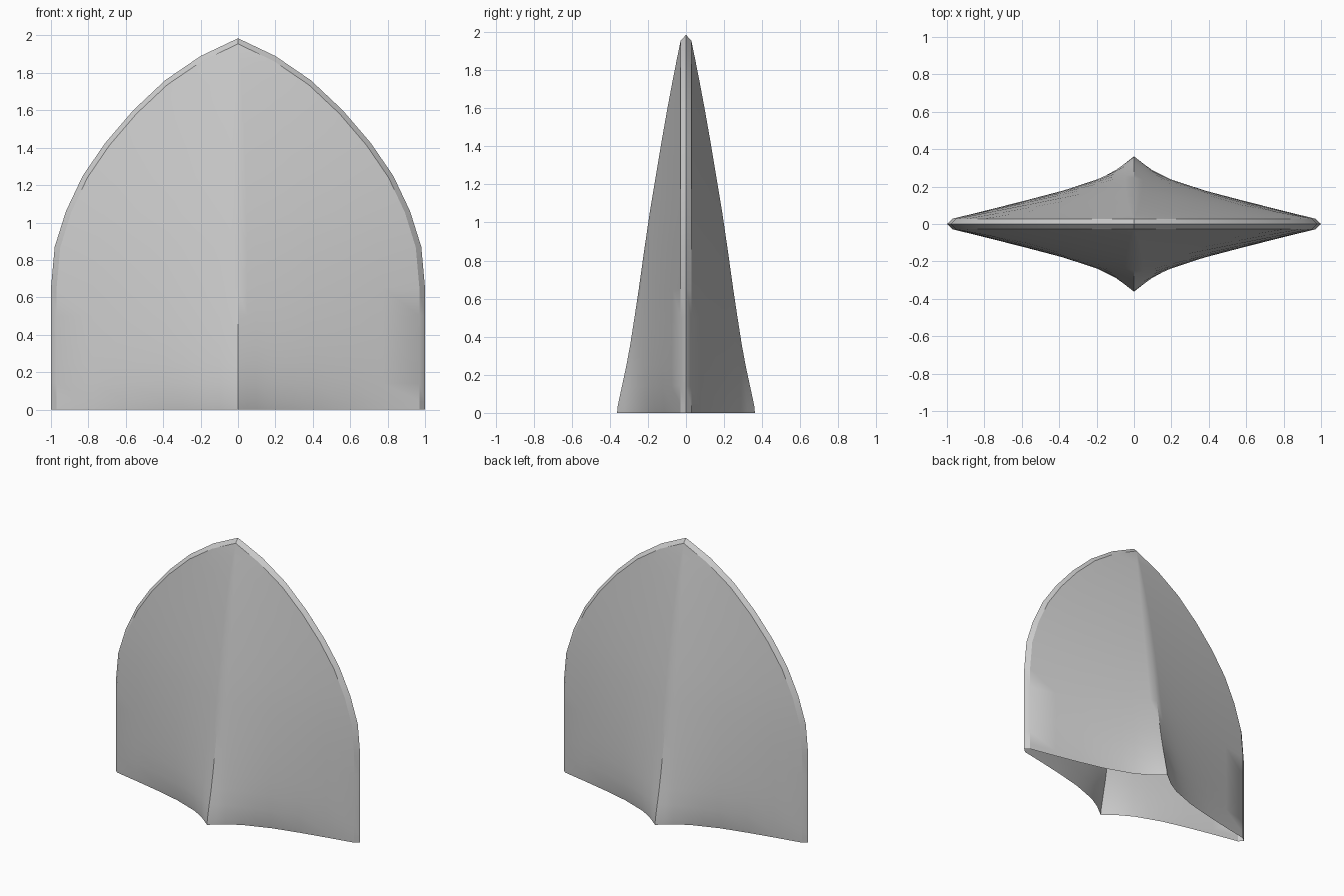
import bpy, bmesh
from math import exp

if "Cube" in bpy.data.objects:
    bpy.data.objects.remove(bpy.data.objects["Cube"])

# Right half of the pointed-arch outline (x, z)
OUTLINE = [(1, 0), (1, .04), (1, .14), (1, .25), (1, .36), (1, .5), (1, .65), (.98, .87),
           (.92, 1.06), (.83, 1.25), (.71, 1.425), (.56, 1.6), (.39, 1.76), (.2, 1.89), (0, 1.985)]
# Depth of the central ridge (z, y) and the flare across the base (t, f)
RIDGE = [(0, .362), (.04, .358), (.3, .302), (.6, .255), (1, .199), (1.5, .116), (1.8, .06), (1.955, .028)]
FLARE = [(0, 1), (.1, .77), (.2, .6), (.4, .385), (.6, .24), (.8, .115), (1, 0)]
STEPS = [0, .05, .1, .2, .3, .4, .6, .8, 1]
RIM = .028


def lerp(table, v):
    for (a, p), (b, q) in zip(table, table[1:]):
        if v <= b:
            return p + (q - p) * (v - a) / (b - a)
    return table[-1][1]


def row(x, z):
    """One horizontal row from the ridge to the bevelled rim."""
    zi = z * (1 - .015 * min(1, max(0, (z - .5) / 1.4)))
    concave = exp(-z / .25)
    pts = []
    for t in STEPS:
        f = (1 - t) * (1 - concave) + lerp(FLARE, t) * concave
        pts.append((x * .97 * t, RIM + (lerp(RIDGE, zi) - RIM) * f, zi))
    return pts + [(x, 0, z)]


# Thin shell open at the base, mirrored into four quarters
bm = bmesh.new()
rows = [row(x, z) for x, z in OUTLINE]
for sx in (1, -1):
    for sy in (1, -1):
        grid = [[bm.verts.new((x * sx, y * sy, z)) for x, y, z in r] for r in rows]
        for a, b in zip(grid, grid[1:]):
            for i in range(len(a) - 1):
                quad = [a[i], b[i], b[i + 1], a[i + 1]]
                bm.faces.new(quad if sx * sy > 0 else quad[::-1])
bmesh.ops.remove_doubles(bm, verts=bm.verts, dist=.0005)
mesh = bpy.data.meshes.new("pointed_shell")
bm.to_mesh(mesh)
bm.free()
shell = bpy.data.objects.new("pointed_shell", mesh)
bpy.context.collection.objects.link(shell)
bpy.context.view_layer.objects.active = shell
shell.select_set(True)
bpy.ops.object.shade_smooth_by_angle(angle=.52)
